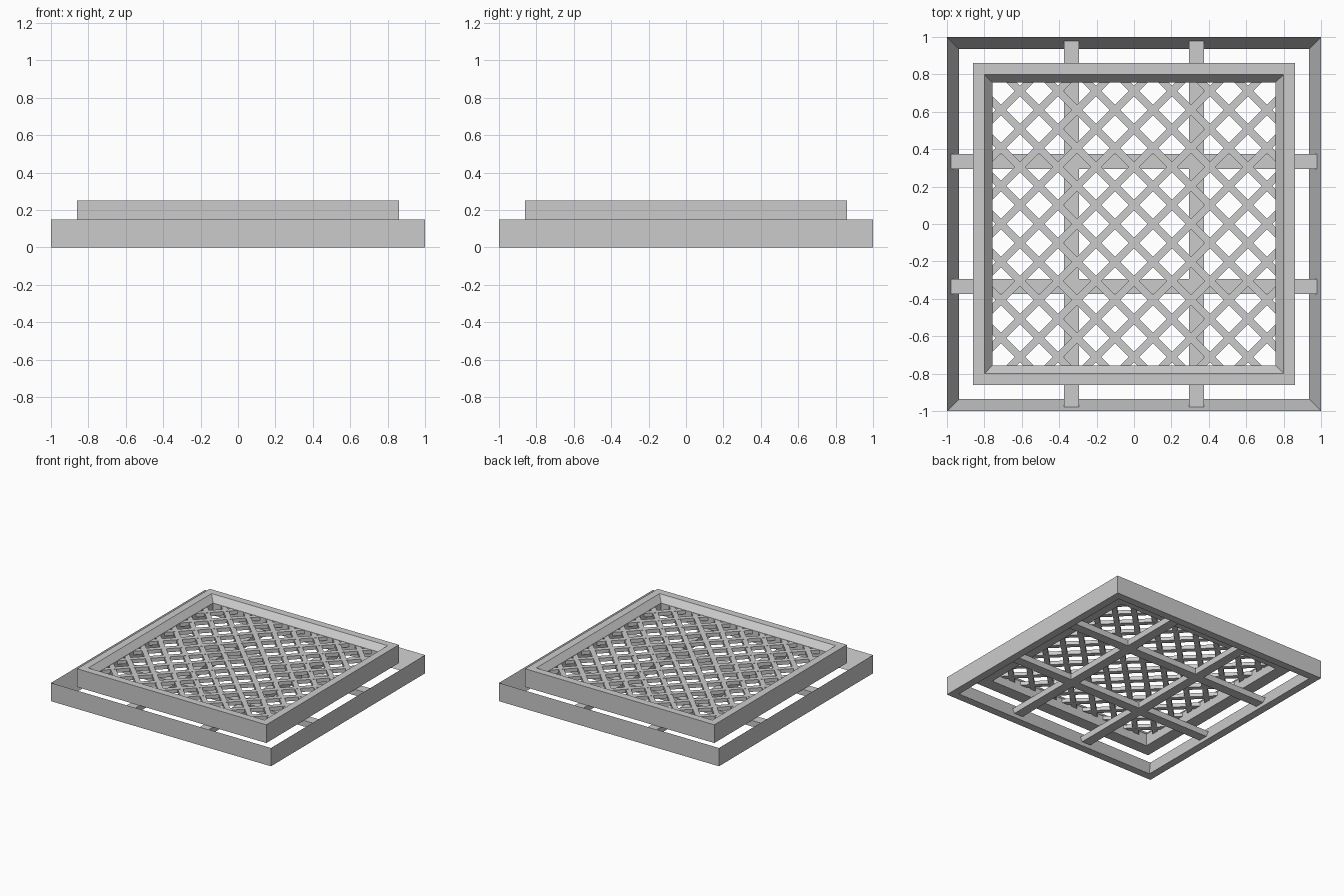
import bpy, bmesh
from math import pi, sqrt
from mathutils import Matrix, Vector

cube = bpy.data.objects.get("Cube")
if cube:
    bpy.data.objects.remove(cube, do_unlink=True)

grey = bpy.data.materials.new("plain grey")
grey.use_nodes = True
color = (0.6, 0.6, 0.6, 1)
grey.diffuse_color = color
grey.node_tree.nodes["Principled BSDF"].inputs["Base Color"].default_value = color


def finish(name, bm):
    bmesh.ops.recalc_face_normals(bm, faces=bm.faces)
    mesh = bpy.data.meshes.new(name)
    bm.to_mesh(mesh)
    bm.free()
    mesh.materials.append(grey)
    obj = bpy.data.objects.new(name, mesh)
    bpy.context.collection.objects.link(obj)
    return obj


def square_frame(name, profile):
    """Sweep a (half width, height) profile around a mitred square."""
    bm = bmesh.new()
    corners = [(1, 1), (-1, 1), (-1, -1), (1, -1)]
    rings = [[bm.verts.new((sx * r, sy * r, z)) for r, z in profile] for sx, sy in corners]
    n = len(profile)
    for i in range(4):
        a, b = rings[i], rings[(i + 1) % 4]
        for j in range(n):
            k = (j + 1) % n
            bm.faces.new((a[j], a[k], b[k], b[j]))
    return finish(name, bm)


def add_bar(bm, center, size, angle):
    matrix = (Matrix.Translation(center) @ Matrix.Rotation(angle, 4, "Z")
              @ Matrix.Diagonal((*size, 1)))
    bmesh.ops.create_cube(bm, size=1, matrix=matrix)


# Outer base frame with an inward sloping inner face
square_frame("base_frame", [(0.935, 0), (1, 0), (1, 0.15)])

# Raised frame with a bevelled inner rim
OPENING = 0.757
square_frame("upper_frame", [(OPENING, 0.10), (0.86, 0.10), (0.86, 0.25),
                             (0.80, 0.25), (OPENING, 0.20)])

# Crossed support beams
for name, angle in (("beam_across", 0), ("beam_along", pi / 2)):
    for side, label in ((-1, "first"), (1, "second")):
        bm = bmesh.new()
        center = Matrix.Rotation(angle, 3, "Z") @ Vector((0, side * 0.333, 0.075))
        add_bar(bm, center, (1.965, 0.08, 0.05), angle)
        finish(f"{name}_{label}", bm)

# Diagonal lattice, trimmed to the frame opening
PITCH = 0.203
for name, sign, z in (("lattice_rising", 1, 0.184), ("lattice_falling", -1, 0.183)):
    bm = bmesh.new()
    for i in range(-7, 7):
        offset = (i + 0.5) * PITCH / 2
        add_bar(bm, (-sign * offset, offset, z), (2.4, 0.04, 0.03), sign * pi / 4)
    for axis in ((1, 0, 0), (-1, 0, 0), (0, 1, 0), (0, -1, 0)):
        normal = Vector(axis)
        cut = bmesh.ops.bisect_plane(bm, geom=bm.verts[:] + bm.edges[:] + bm.faces[:],
                                     plane_co=normal * OPENING, plane_no=normal,
                                     clear_outer=True)
        edges = [e for e in cut["geom_cut"] if isinstance(e, bmesh.types.BMEdge)]
        bmesh.ops.holes_fill(bm, edges=edges, sides=0)
    finish(name, bm)
